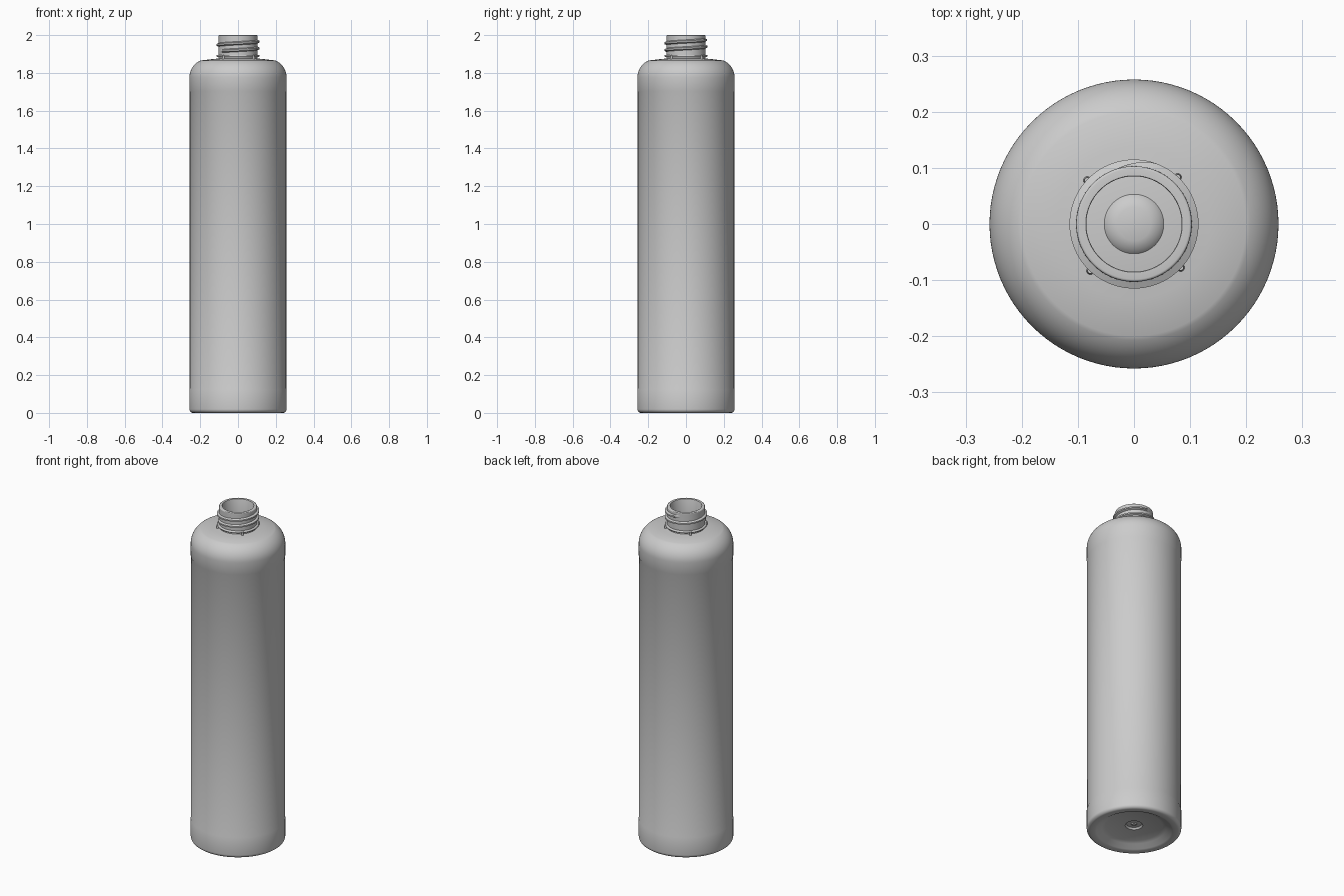
import bpy, bmesh, math
from math import sin, cos, radians, pi

if "Cube" in bpy.data.objects:
    bpy.data.objects.remove(bpy.data.objects["Cube"])

# Single plastic colour
plastic = bpy.data.materials.new("light grey plastic")
plastic.use_nodes = True
grey = (0.6, 0.6, 0.6, 1)
plastic.diffuse_color = grey
plastic.node_tree.nodes["Principled BSDF"].inputs["Base Color"].default_value = grey


def finish(bm, name, angle=30):
    bmesh.ops.recalc_face_normals(bm, faces=bm.faces)
    mesh = bpy.data.meshes.new(name)
    bm.to_mesh(mesh)
    bm.free()
    mesh.materials.append(plastic)
    obj = bpy.data.objects.new(name, mesh)
    bpy.context.collection.objects.link(obj)
    bpy.ops.object.select_all(action="DESELECT")
    obj.select_set(True)
    bpy.context.view_layer.objects.active = obj
    bpy.ops.object.shade_smooth_by_angle(angle=radians(angle))
    return obj


def arc(cx, cz, r, start, end, steps):
    angles = [radians(start + (end - start) * i / steps) for i in range(steps + 1)]
    return [(cx + r * cos(a), cz + r * sin(a)) for a in angles]


def lathe(profile, name, segments=96, angle=30):
    bm = bmesh.new()
    verts = [bm.verts.new((r, 0, z)) for r, z in profile]
    edges = [bm.edges.new(pair) for pair in zip(verts, verts[1:])]
    bmesh.ops.spin(bm, geom=verts + edges, cent=(0, 0, 0), axis=(0, 0, 1),
                   angle=2 * pi, steps=segments)
    bmesh.ops.remove_doubles(bm, verts=bm.verts, dist=0.0001)
    return finish(bm, name, angle)


# Bottle shell: underside, outer wall, shoulder, neck, then the inside
R, WALL = 0.2575, 0.018
underside = [(0, 0.040), (0.012, 0.040), (0.016, 0.046), (0.040, 0.046),
             (0.048, 0.036), (0.155, 0.030), (0.175, 0.022), (0.205, 0.004)]
foot = [(0.215, 0)] + arc(R - 0.02, 0.02, 0.02, -90, 0, 8)
panel = [(R, 0.125), (R - 0.002, 0.13), (R - 0.002, 1.70), (R, 1.705)]
shoulder = arc(R - 0.1, 1.775, 0.1, 0, 65, 14)
neck = [(0.135, 1.873), (0.104, 1.876), (0.103, 1.992)]
rim = arc(0.0985, 1.9955, 0.0045, 0, 90, 4) + [(0.086, 2.0), (0.085, 1.998)]
inside = [(0.085, 1.865), (0.095, 1.855)]
inside += arc(R - 0.1, 1.775, 0.1 - WALL, 62, 0, 10)
inside += arc(R - WALL - 0.03, 0.055, 0.03, 0, -90, 6)
inside += [(0.175, 0.040), (0.155, 0.048), (0.053, 0.054),
           (0.045, 0.063), (0.030, 0.068), (0, 0.070)]
lathe(underside + foot + panel + shoulder + neck + rim + inside, "bottle_body")

# Rounded bead around the bottom of the neck
lathe([(0.100, 1.884)] + arc(0.108, 1.890, 0.006, -90, 90, 8) + [(0.100, 1.896)],
      "neck_bead")

# Spiral thread with ends that fade into the neck
bm = bmesh.new()
TURNS, STEPS, PITCH = 1.75, 168, 0.036
section = [(0, -0.010), (1, -0.004), (1, 0.004), (0, 0.010)]
previous = None
for i in range(STEPS + 1):
    t = i / STEPS
    a = radians(200) + TURNS * 2 * pi * t
    height = 0.013 * min(1, t * 16, (1 - t) * 16)
    z = 1.914 + PITCH * TURNS * t
    ring = [bm.verts.new(((0.102 + k * height) * cos(a),
                          (0.102 + k * height) * sin(a), z + dz))
            for k, dz in section]
    if previous:
        for j in range(3):
            bm.faces.new((previous[j], previous[j + 1], ring[j + 1], ring[j]))
    previous = ring
finish(bm, "neck_thread", 40)

# Four small locking lugs at the foot of the neck
for i, side in enumerate(("back_left", "back_right", "front_right", "front_left")):
    a = radians(47 + 90 * i)
    bm = bmesh.new()
    bmesh.ops.create_cone(bm, cap_ends=True, segments=16, radius1=0.007,
                          radius2=0.005, depth=0.022)
    bmesh.ops.translate(bm, verts=bm.verts,
                        vec=(0.114 * cos(a), 0.114 * sin(a), 1.884))
    finish(bm, "locking_lug_" + side)
